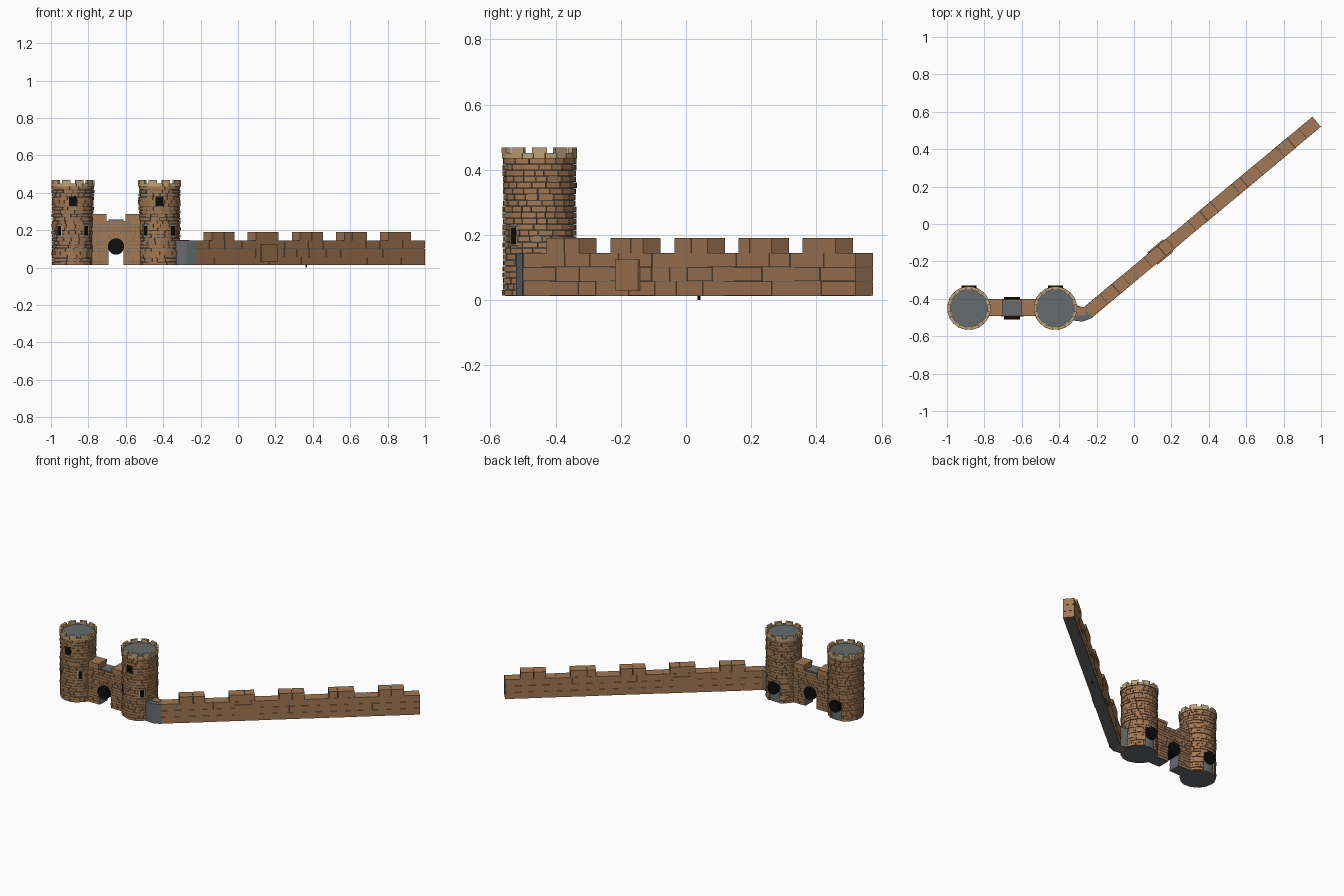
import bpy, bmesh, math, random
from math import sin, cos, radians, pi
from mathutils import Matrix, Vector

random.seed(4)
cube = bpy.data.objects.get("Cube")
if cube:
    bpy.data.objects.remove(cube)


def material(name, rgb):
    m = bpy.data.materials.new(name)
    m.use_nodes = True
    m.diffuse_color = (*rgb, 1)
    m.node_tree.nodes["Principled BSDF"].inputs["Base Color"].default_value = (*rgb, 1)
    return m


BRICK = material("brown brick", (0.36, 0.19, 0.09))
STONE = material("grey stone", (0.13, 0.15, 0.155))
TAN = material("tan trim", (0.52, 0.36, 0.19))
BLACK = material("black opening", (0.004, 0.004, 0.004))

BASE = 0.013          # underside of the masonry
CY = -0.45            # shared centre line of towers and gate


def finish(name, bm, mat, matrix=None):
    bmesh.ops.recalc_face_normals(bm, faces=bm.faces)
    me = bpy.data.meshes.new(name)
    bm.to_mesh(me)
    bm.free()
    me.materials.append(mat)
    ob = bpy.data.objects.new(name, me)
    if matrix:
        ob.matrix_world = matrix
    bpy.context.collection.objects.link(ob)
    return ob


def prism(bm, outline, z0, z1):
    """Upright block over a flat outline."""
    low = [bm.verts.new((x, y, z0)) for x, y in outline]
    high = [bm.verts.new((x, y, z1)) for x, y in outline]
    bm.faces.new(low[::-1])
    bm.faces.new(high)
    n = len(outline)
    for i in range(n):
        j = (i + 1) % n
        bm.faces.new((low[i], low[j], high[j], high[i]))


def box(bm, x0, x1, y0, y1, z0, z1):
    prism(bm, [(x0, y0), (x1, y0), (x1, y1), (x0, y1)], z0, z1)


def wedge(bm, a0, a1, r0, r1, z0, z1):
    """Curved-wall brick between two angles."""
    prism(bm, [(r * cos(a), r * sin(a)) for r, a in
               ((r0, a0), (r1, a0), (r1, a1), (r0, a1))], z0, z1)


def cylinder(bm, r, length, matrix, sides=32):
    bmesh.ops.create_cone(bm, cap_ends=True, segments=sides, radius1=r, radius2=r,
                          depth=length, matrix=matrix)


def along_y(x, y, z):
    return Matrix.Translation((x, y, z)) @ Matrix.Rotation(pi / 2, 4, 'X')


def course(start, end, shortest, longest):
    """Split a run into bricks of random length."""
    cuts = [start]
    while end - cuts[-1] > longest + shortest:
        cuts.append(cuts[-1] + random.uniform(shortest, longest))
    if end - cuts[-1] > longest:
        cuts.append((cuts[-1] + end) / 2)
    return list(zip(cuts, cuts[1:] + [end]))


def trim(spans, holes, z):
    """Remove the openings from a course of bricks."""
    for h0, h1, z0, z1 in holes:
        if z0 < z < z1:
            left = [(a, min(b, h0)) for a, b in spans if a < h0]
            right = [(max(a, h1), b) for a, b in spans if b > h1]
            spans = left + right
    return [(a, b) for a, b in spans if b - a > 0.004]


# ---- Round towers ----
def tower(side, x):
    place = Matrix.Translation((x, CY, 0))
    top, rows = 0.435, 23
    step = (top - BASE) / rows

    bm = bmesh.new()
    cylinder(bm, 0.104, 0.445 - BASE, Matrix.Translation((0, 0, (0.445 + BASE) / 2)), 48)
    finish(side + "_tower_core_and_roof", bm, STONE, place)

    # (angle, half angle, bottom, top) of each opening
    openings = [(-90, 10.5, 0.33, 0.383), (-132, 10, 0.165, 0.228),
                (-48, 10, 0.165, 0.228), (90, 20, 0, 0.148)]
    holes = [(radians(a - h), radians(a + h), z0, z1) for a, h, z0, z1 in openings]

    bm = bmesh.new()
    for row in range(rows):
        z = BASE + row * step
        off = random.uniform(0, 0.3)
        bulge = random.uniform(0.1095, 0.113)
        for a, b in trim(course(off - pi, off + pi, 0.24, 0.46), holes, z + step / 2):
            r = bulge + random.uniform(-0.001, 0.002)
            wedge(bm, a + 0.008, b - 0.008, 0.1, r, z + 0.001, z + step - 0.001)
    finish(side + "_tower_bricks", bm, BRICK, place)

    # Crown ring and battlements
    bm = bmesh.new()
    count = 10
    pitch = 2 * pi / count
    for i in range(count * 2):
        a = (i - 0.5) * pitch / 2
        wedge(bm, a + 0.006, a + pitch / 2 - 0.006, 0.101, 0.1165, top, 0.451)
        if i % 2 == 0:
            wedge(bm, a - 0.04, a + pitch / 2 + 0.04, 0.101, 0.117, 0.451, 0.468)
    finish(side + "_tower_battlements", bm, TAN, place)

    # Windows: tan surround on the lower pair, black panes in all
    panes, frames = bmesh.new(), bmesh.new()
    for angle, half, z0, z1 in openings[:3]:
        bm = bmesh.new()
        lower = z0 < 0.3
        if lower:
            box(bm, 0.098, 0.107, -0.019, 0.019, z0 + 0.002, z1 - 0.002)
            bmesh.ops.rotate(bm, verts=bm.verts, matrix=Matrix.Rotation(radians(angle), 3, 'Z'))
            me = bpy.data.meshes.new("surround")
            bm.to_mesh(me)
            frames.from_mesh(me)
            bpy.data.meshes.remove(me)
            bm.clear()
        w = 0.012 if lower else 0.0205
        inset = 0.006 if lower else 0
        box(bm, 0.1, 0.109, -w, w, z0 + inset, z1 - inset)
        bmesh.ops.rotate(bm, verts=bm.verts, matrix=Matrix.Rotation(radians(angle), 3, 'Z'))
        me = bpy.data.meshes.new("pane")
        bm.to_mesh(me)
        panes.from_mesh(me)
        bpy.data.meshes.remove(me)
        bm.free()
    finish(side + "_tower_window_panes", panes, BLACK, place)
    finish(side + "_tower_window_surrounds", frames, TAN, place)

    # Rear door arch
    bm = bmesh.new()
    cylinder(bm, 0.04, 0.075, along_y(0, 0.085, 0.11))
    finish(side + "_tower_door_arch", bm, BLACK, place)


tower("right", -0.883)
tower("left", -0.42)

# ---- Gate between the towers ----
GX, HALF, Y0, Y1 = -0.652, 0.041, -0.49, -0.405
bm = bmesh.new()
for s in (-1, 1):
    xs = sorted((GX + s * HALF, GX + s * 0.135))
    box(bm, *xs, Y0 + 0.003, Y1 - 0.003, BASE, 0.25)
box(bm, GX - HALF, GX + HALF, Y0 + 0.003, Y1 - 0.003, 0.12, 0.257)
finish("gate_core", bm, STONE)

bm = bmesh.new()
step = (0.25 - BASE) / 13
for row in range(13):
    z = BASE + row * step
    spans = course(GX - 0.135, GX + 0.135, 0.03, 0.06)
    for a, b in trim(spans, [(GX - HALF, GX + HALF, 0, 0.115)], z + step / 2):
        d = random.uniform(0, 0.002)
        box(bm, a + 0.0008, b - 0.0008, Y0 - d, Y1 + d, z + 0.0008, z + step - 0.0008)
# Stepped shoulders beside the towers
for s in (-1, 1):
    xs = sorted((GX + s * 0.05, GX + s * 0.125))
    box(bm, *xs, Y0 - 0.001, Y1 + 0.001, 0.25, 0.268)
    box(bm, *xs, Y0 - 0.003, Y1 + 0.003, 0.2685, 0.286)
finish("gate_bricks", bm, BRICK)

# Arch stones on both faces
bm = bmesh.new()
for i in range(9):
    a, b = pi * i / 9 + 0.02, pi * (i + 1) / 9 - 0.02
    wedge(bm, a, b, 0.042, 0.06, -0.046, 0.046)
finish("gate_arch_stones", bm, BRICK, along_y(GX, (Y0 + Y1) / 2, 0.113))

bm = bmesh.new()
cylinder(bm, 0.0435, 0.122, along_y(GX, CY, 0.113))
finish("gate_arch", bm, BLACK)

# ---- Corner joining the left tower to the wall ----
bm = bmesh.new()
prism(bm, [(-0.335, -0.515), (-0.275, -0.522), (-0.222, -0.502),
           (-0.267, -0.447), (-0.32, -0.43)], BASE, 0.144)
finish("corner_block", bm, STONE)
bm = bmesh.new()
box(bm, -0.33, -0.258, -0.49, -0.444, BASE, 0.147)
finish("corner_bricks", bm, BRICK)

# ---- Long wall, laid along its own x axis ----
LENGTH, THICK = 1.594, 0.07
wall = Matrix.Translation((-0.225, -0.5, 0)) @ Matrix.Rotation(radians(39.8), 4, 'Z')

bm = bmesh.new()
box(bm, 0.003, LENGTH - 0.003, 0.003, THICK - 0.003, BASE, 0.143)
finish("wall_core", bm, STONE, wall)

bm = bmesh.new()
step = (0.145 - BASE) / 3
for row in range(3):
    z = BASE + 0.001 + row * step
    for a, b in course(0, LENGTH, 0.08, 0.18):
        d = random.uniform(-0.001, 0.001)
        box(bm, a + 0.001, b - 0.001, -d, THICK + d, z, z + step - 0.0015)
finish("wall_bricks", bm, BRICK, wall)

bm = bmesh.new()
for i in range(5):
    start = 0.112 + i * 0.307
    split = start + random.uniform(0.05, 0.11)
    box(bm, start, split - 0.0008, 0, THICK, 0.145, 0.19)
    box(bm, split + 0.0008, start + 0.157, 0, THICK, 0.145, 0.19)
finish("wall_battlements", bm, BRICK, wall)

# Proud through-block in the wall
bm = bmesh.new()
box(bm, 0.45, 0.56, -0.008, THICK + 0.008, 0.03, 0.125)
finish("wall_through_block", bm, BRICK, wall)

# Small peg under the wall
bm = bmesh.new()
cylinder(bm, 0.004, 0.014, Matrix.Translation((0.365, 0.04, 0.007)), 8)
finish("wall_peg", bm, BLACK)
